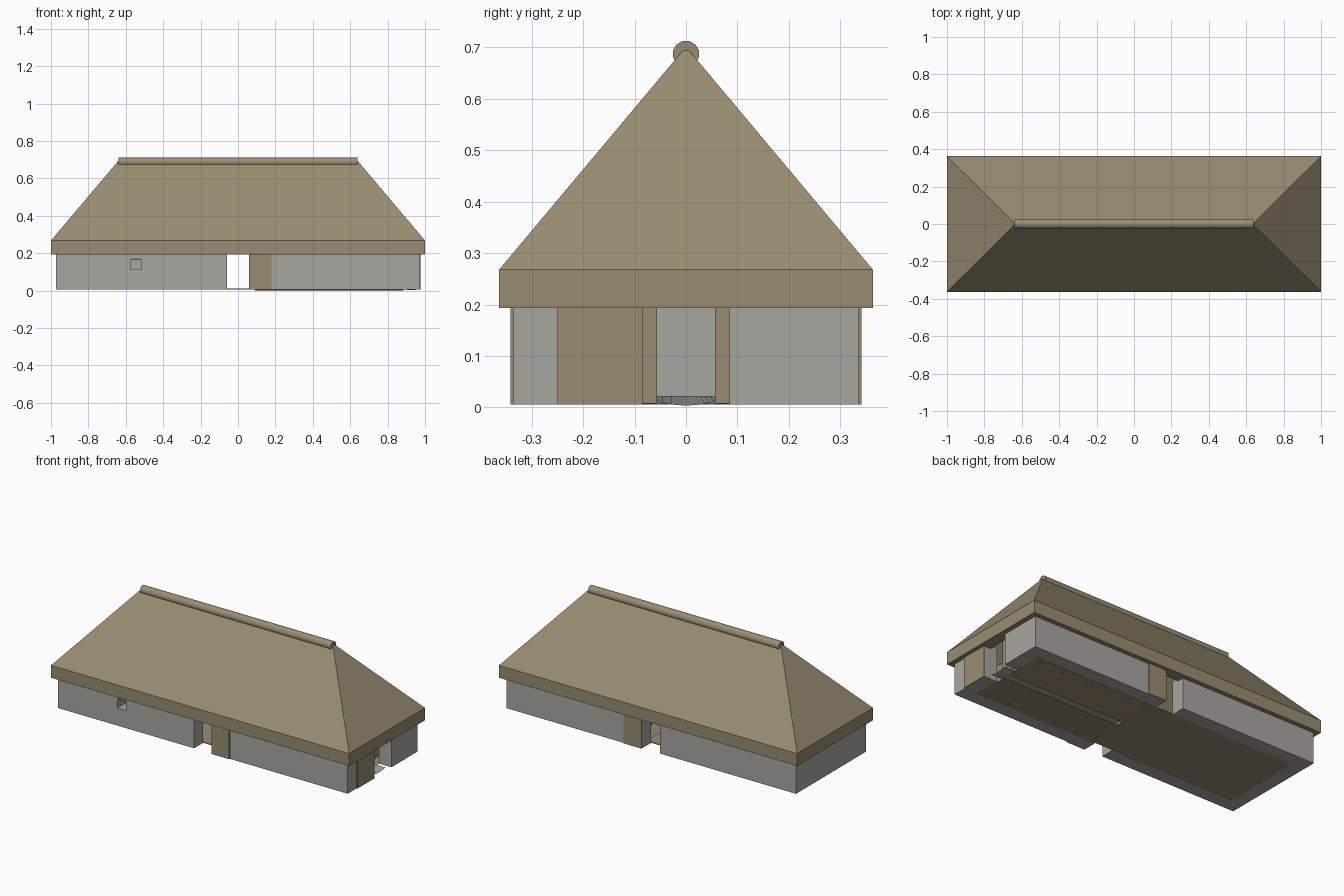
import bpy, bmesh, math
from mathutils import Matrix

cube = bpy.data.objects.get("Cube")
if cube:
    bpy.data.objects.remove(cube, do_unlink=True)


def material(name, rgb):
    m = bpy.data.materials.new(name)
    m.use_nodes = True
    m.diffuse_color = (*rgb, 1)
    m.node_tree.nodes["Principled BSDF"].inputs["Base Color"].default_value = (*rgb, 1)
    return m


BROWN = material("thatch and timber brown", (0.32, 0.262, 0.168))
GREY = material("plaster grey", (0.39, 0.385, 0.352))


def finish(name, bm, mat):
    bmesh.ops.recalc_face_normals(bm, faces=bm.faces)
    mesh = bpy.data.meshes.new(name)
    bm.to_mesh(mesh)
    bm.free()
    mesh.materials.append(mat)
    ob = bpy.data.objects.new(name, mesh)
    bpy.context.collection.objects.link(ob)
    return ob


def prism(name, outline, z0, z1, mat):
    bm = bmesh.new()
    base = bm.faces.new([bm.verts.new((x, y, z0)) for x, y in outline])
    top = bmesh.ops.extrude_face_region(bm, geom=[base])["geom"]
    for v in top:
        if isinstance(v, bmesh.types.BMVert):
            v.co.z = z1
    return finish(name, bm, mat)


def box(name, x0, x1, y0, y1, z0, z1, mat):
    return prism(name, [(x0, y0), (x1, y0), (x1, y1), (x0, y1)], z0, z1, mat)


def loft(name, sections, mat, closed=False):
    """Skin between sections; closed makes each section and the whole a loop."""
    bm = bmesh.new()
    rows = [[bm.verts.new(p) for p in s] for s in sections]
    n = len(rows[0])
    for i in range(len(rows) if closed else len(rows) - 1):
        a, b = rows[i], rows[(i + 1) % len(rows)]
        for j in range(n if closed else n - 1):
            k = (j + 1) % n
            bm.faces.new((a[j], a[k], b[k], b[j]))
    return finish(name, bm, mat)


def smooth(ob):
    bpy.ops.object.select_all(action="DESELECT")
    ob.select_set(True)
    bpy.context.view_layer.objects.active = ob
    bpy.ops.object.shade_smooth_by_angle(angle=math.radians(40))


# Roof: hollow hipped shell with a vertical eave band
def ring(hx, hy, z):
    return [(-hx, -hy, z), (hx, -hy, z), (hx, hy, z), (-hx, hy, z)]


EAVE, WALL_TOP = 0.193, 0.21
roof = loft("roof", [ring(1, 0.363, EAVE), ring(1, 0.363, 0.268),
                     ring(0.64, 0.006, 0.694), ring(0.62, 0.004, 0.62),
                     ring(0.93, 0.295, EAVE)], BROWN, closed=True)
cap = bmesh.new()
for x in (-0.64, 0.64):
    bmesh.ops.create_circle(cap, cap_ends=True, segments=12, radius=0.026,
                            matrix=Matrix.Translation((x, 0, 0.687)) @
                            Matrix.Rotation(math.pi / 2, 4, "Y") @
                            Matrix.Rotation(math.pi / 12, 4, "Z"))
bmesh.ops.bridge_loops(cap, edges=cap.edges[:])
smooth(finish("ridge_roll", cap, BROWN))

# Walls: closed dwelling end, and two corner walls beside the end doorway
OUT, IN, GAP, BASE = 0.335, 0.25, 0.06, 0.006
dwelling = prism("dwelling_walls", [(-GAP, -OUT), (-0.973, -OUT), (-0.973, OUT), (-GAP, OUT),
                                    (-GAP, IN), (-0.885, IN), (-0.885, -IN), (-GAP, -IN)],
                 BASE, WALL_TOP, GREY)
for side, s in (("front", -1), ("back", 1)):
    corner = [(GAP, OUT), (0.97, OUT), (0.97, 0.085), (0.885, 0.085), (0.885, IN), (GAP, IN)]
    prism(side + "_byre_wall", [(x, s * y) for x, y in corner], BASE, WALL_TOP, GREY)
    # Side door leaf folded back against the wall
    box(side + "_door", GAP, 0.18, *sorted((s * OUT, s * 0.341)), BASE, EAVE, BROWN)
    # Byre floor falling toward the drain
    loft(side + "_byre_floor", [[(0.09, s * IN, 0.011), (0.09, s * 0.02, 0.001)],
                                [(0.885, s * IN, 0.011), (0.885, s * 0.02, 0.001)]], BROWN)
    # Stalls with posts carrying the roof
    for i in range(5):
        x = 0.2 + i * 0.155
        box(f"{side}_stall_{i + 1}", x, x + 0.012, *sorted((s * 0.056, s * IN)), 0.008, 0.15, BROWN)
        box(f"{side}_post_{i + 1}", x - 0.012, x + 0.024, *sorted((s * 0.056, s * 0.086)),
            0.008, 0.4, BROWN)

# End door leaf folded back
box("end_door", 0.97, 0.976, -IN, -0.085, BASE, EAVE, BROWN)

# Window cut through the front wall, with lintel
cutter = box("window_cutter", -0.575, -0.517, -0.4, -0.2, 0.112, 0.165, GREY)
cutter.hide_render = True
cutter.hide_viewport = True
cut = dwelling.modifiers.new("window", "BOOLEAN")
cut.operation, cut.solver, cut.object = "DIFFERENCE", "EXACT", cutter
box("window_lintel", -0.575, -0.517, -0.337, -0.26, 0.165, 0.174, BROWN)

# Dwelling floor running through the cross passage
box("dwelling_floor", -0.885, 0.09, -IN, IN, 0.007, 0.012, BROWN)


# Drain: flat at the passage, dished and lower at the end doorway
def drain_section(x, z, dip):
    return [(x, 0.055 * t / 6, z - dip * (1 - (t / 6) ** 2)) for t in range(-6, 7)]


smooth(loft("drain", [drain_section(0.09, 0.022, 0), drain_section(0.95, 0.011, 0.007)], GREY))
